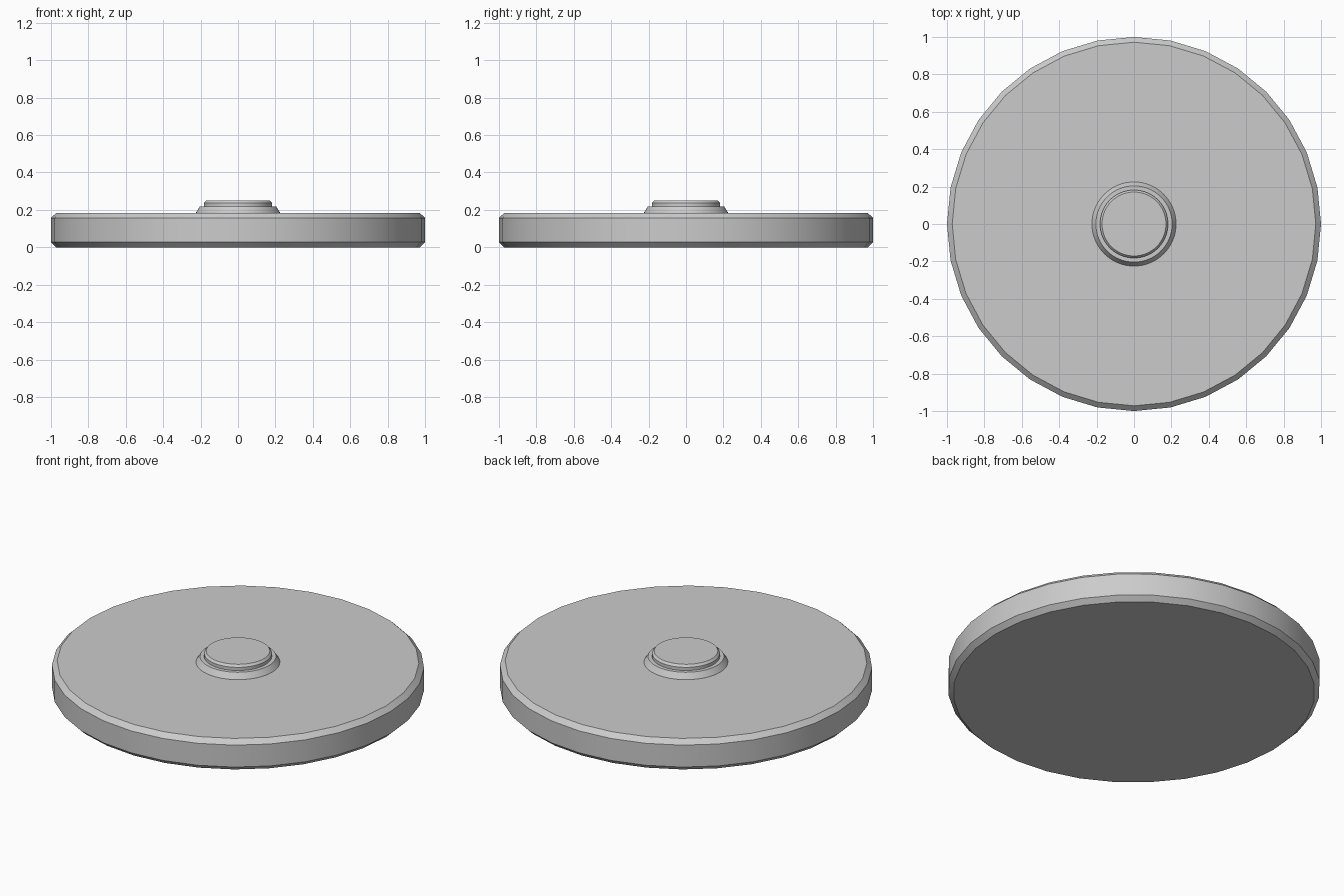
import bpy, bmesh
from math import cos, sin, tau, radians

if "Cube" in bpy.data.objects:
    bpy.data.objects.remove(bpy.data.objects["Cube"])


def lathe(name, profile, sides):
    """Closed solid of revolution from (radius, height) points, bottom to top."""
    bm = bmesh.new()
    rings = [[bm.verts.new((r * cos(tau * i / sides), r * sin(tau * i / sides), z))
              for i in range(sides)] for r, z in profile]
    for low, high in zip(rings, rings[1:]):
        for i in range(sides):
            j = (i + 1) % sides
            bm.faces.new((low[i], low[j], high[j], high[i]))
    bm.faces.new(rings[0][::-1])
    bm.faces.new(rings[-1])
    mesh = bpy.data.meshes.new(name)
    bm.to_mesh(mesh)
    bm.free()
    obj = bpy.data.objects.new(name, mesh)
    bpy.context.collection.objects.link(obj)
    bpy.ops.object.select_all(action='DESELECT')
    obj.select_set(True)
    bpy.context.view_layer.objects.active = obj
    bpy.ops.object.shade_smooth_by_angle(angle=radians(30))
    return obj


# wide disc with chamfered rims
lathe("base_disc", [(0.972, 0), (1, 0.027), (1, 0.157), (0.972, 0.184)], 32)
# sloped collar and raised button in the middle
lathe("collar", [(0.225, 0.18), (0.225, 0.185), (0.204, 0.218)], 64)
lathe("button", [(0.182, 0.21), (0.182, 0.237), (0.171, 0.25)], 64)
